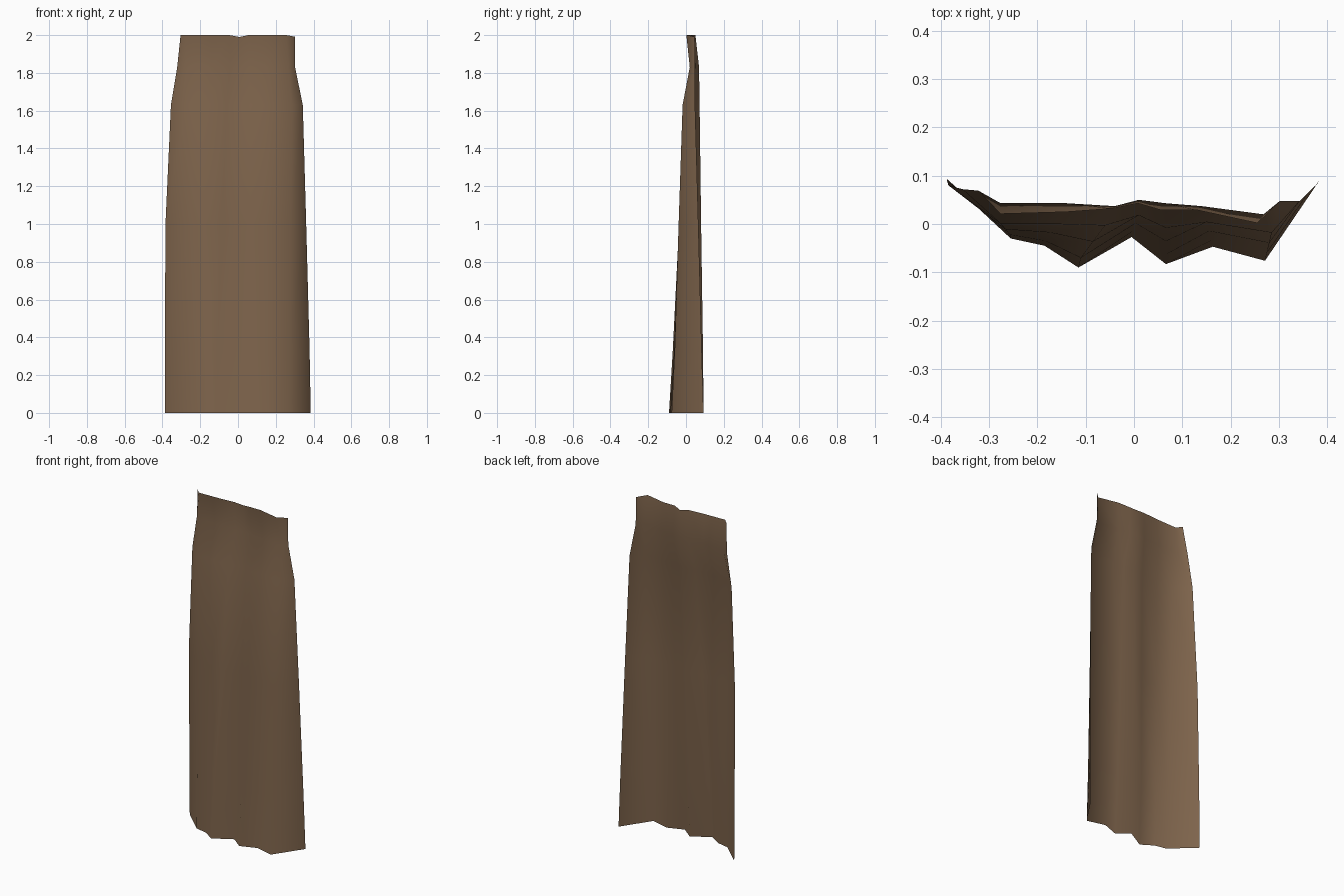
import bpy, bmesh

# Cloth cross-sections: height -> nine (x, y) fold points from left to right
hem = [(-.387, .093), (-.255, -.03), (-.185, -.045), (-.115, -.09), (-.005, -.027),
       (.066, -.083), (.163, -.047), (.271, -.076), (.385, .093)]
low = [(-.387, .090), (-.257, -.022), (-.183, -.035), (-.11, -.07), (-.003, -.015),
       (.066, -.063), (.161, -.033), (.275, -.060), (.379, .083)]
chest = [(-.355, .072), (-.275, .0), (-.165, .0), (-.06, -.003), (.01, .018),
         (.066, -.008), (.15, .004), (.285, -.018), (.343, .048)]
neck = [(-.322, .069), (-.276, .043), (-.14, .043), (-.04, .037), (.01, .05),
        (.065, .043), (.14, .037), (.268, .02), (.302, .048)]
rim = [(-.304, .05), (-.276, .021), (-.14, .025), (-.045, .032), (.008, .043),
       (.055, .029), (.13, .029), (.255, .002), (.301, .046)]

# Waist row lies between the low and chest rows, slightly wider at the left edge
waist = [((a + c) / 2, (b + d) / 2) for (a, b), (c, d) in zip(low, chest)]
waist[0] = (-.384, .080)
rows = [(0, hem), (.33, low), (1.0, waist), (1.63, chest), (1.83, neck), (2.0, rim)]

# Hanging cloth sheet
bm = bmesh.new()
grid = [[bm.verts.new((x, y, z)) for x, y in row] for z, row in rows]
grid[-1][4].co.z = 1.99
grid[-1][-1].co.z = 1.992
for lower, upper in zip(grid, grid[1:]):
    for i in range(len(lower) - 1):
        bm.faces.new((lower[i], lower[i + 1], upper[i + 1], upper[i]))
for f in bm.faces:
    f.smooth = True
mesh = bpy.data.meshes.new("cloth_cape")
bm.to_mesh(mesh)
bm.free()

cloth = bpy.data.materials.new("brown cloth")
cloth.diffuse_color = (.21, .128, .072, 1)
mesh.materials.append(cloth)
obj = bpy.data.objects.new("cloth_cape", mesh)
bpy.context.collection.objects.link(obj)
